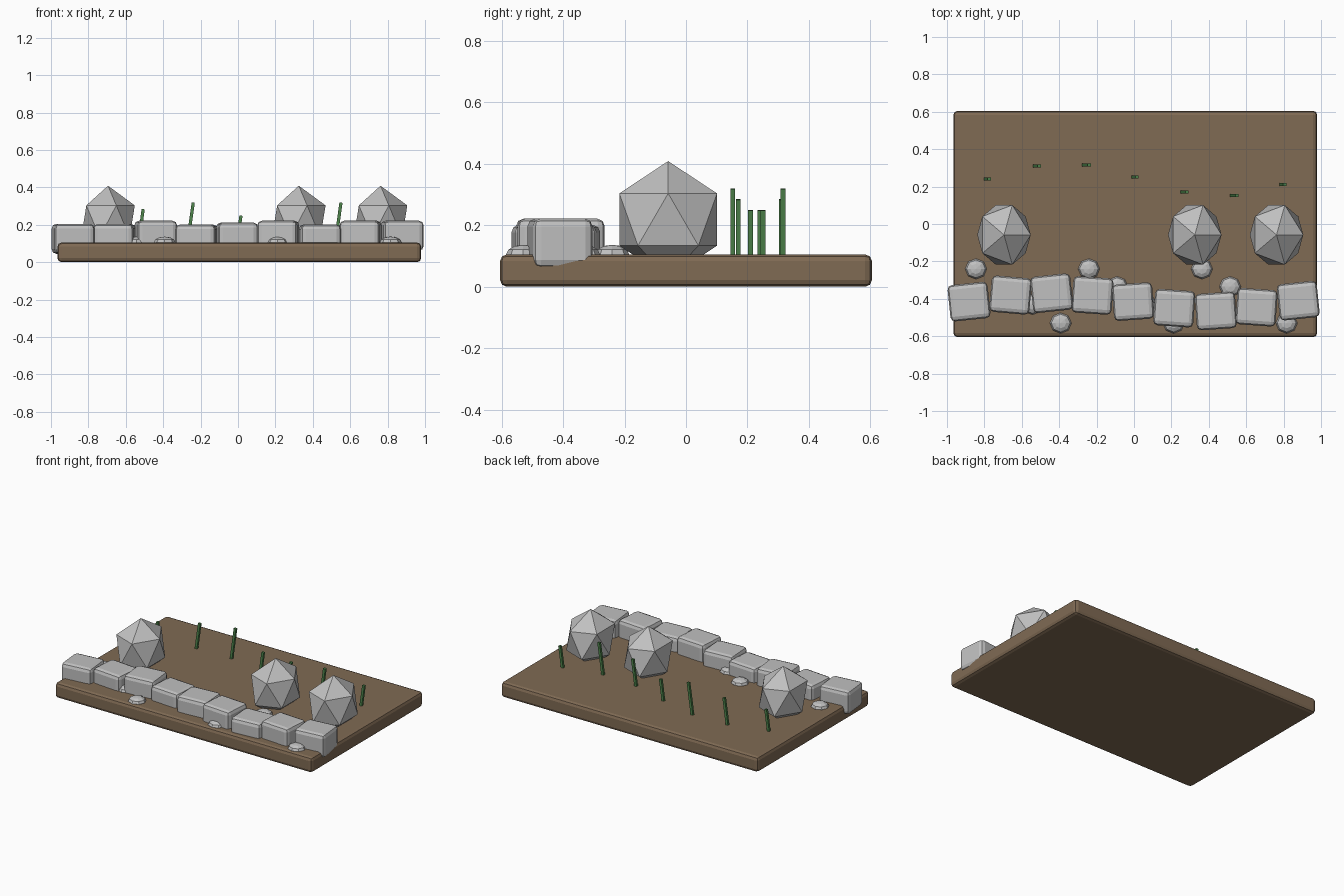
import bpy
import math

if "Cube" in bpy.data.objects:
    bpy.data.objects.remove(bpy.data.objects["Cube"])


def material(name, colour):
    m = bpy.data.materials.new(name)
    m.diffuse_color = (*colour, 1)
    m.use_nodes = True
    m.node_tree.nodes["Principled BSDF"].inputs["Base Color"].default_value = m.diffuse_color
    return m


brown = material("earth brown", (0.215, 0.145, 0.088))
grey = material("stone grey", (0.53, 0.53, 0.53))
green = material("reed green", (0.075, 0.23, 0.07))


def finish(name, mat, scale=(1, 1, 1), bevel=0):
    ob = bpy.context.object
    ob.name = name
    ob.scale = scale
    ob.data.materials.append(mat)
    bpy.ops.object.transform_apply(location=False, rotation=False, scale=True)
    if bevel:
        mod = ob.modifiers.new("rounded edges", 'BEVEL')
        mod.width = bevel
        mod.segments = 2
    return ob


def box(name, mat, loc, size, rot=(0, 0, 0), bevel=0):
    bpy.ops.mesh.primitive_cube_add(size=1, location=loc,
                                    rotation=[math.radians(a) for a in rot])
    return finish(name, mat, size, bevel)


# Base slab
box("ground_slab", brown, (0.007, 0, 0.053), (1.945, 1.21, 0.105), bevel=0.022)

# Winding row of rounded wall stones: x, y, top height, turn
stones = [(-0.882, -0.415, 0.205, 6), (-0.66, -0.38, 0.205, -5),
          (-0.44, -0.37, 0.222, 6), (-0.222, -0.382, 0.202, -4),
          (-0.005, -0.415, 0.212, 4), (0.215, -0.45, 0.222, -4),
          (0.438, -0.465, 0.202, 4), (0.655, -0.445, 0.222, -4),
          (0.878, -0.41, 0.222, 6)]
for i, (x, y, top, turn) in enumerate(stones):
    h = 0.16
    box(f"wall_stone_{i + 1}", grey, (x, y, top - h / 2), (0.215, 0.195, h),
        (0, 0, turn), bevel=0.025)

# Faceted boulders, partly buried
for i, x in enumerate((-0.695, 0.325, 0.762)):
    bpy.ops.mesh.primitive_ico_sphere_add(subdivisions=1, radius=1,
                                          location=(x, -0.058, 0.219))
    finish(f"boulder_{i + 1}", grey, (0.16, 0.187, 0.19))

# Flat pebbles scattered in a repeating diagonal pattern
for i in range(12):
    y = (-0.24, -0.335, -0.43, -0.53)[i % 4]
    bpy.ops.mesh.primitive_uv_sphere_add(
        segments=8, ring_count=6, radius=1,
        location=(-0.845 + 0.151 * i, y, 0.106))
    finish(f"pebble_{i + 1}", grey, (0.058, 0.055, 0.031))

# Leaning reeds with three repeating heights
reeds = [(-0.785, 0.24), (-0.52, 0.311), (-0.255, 0.315), (0.005, 0.25),
         (0.27, 0.17), (0.535, 0.152), (0.795, 0.21)]
for i, (x, y) in enumerate(reeds):
    top = (0.25, 0.285, 0.32)[i % 3]
    box(f"reed_{i + 1}", green, (x, y, (top + 0.095) / 2),
        (0.017, 0.016, top - 0.095), (0, 8, 0))
